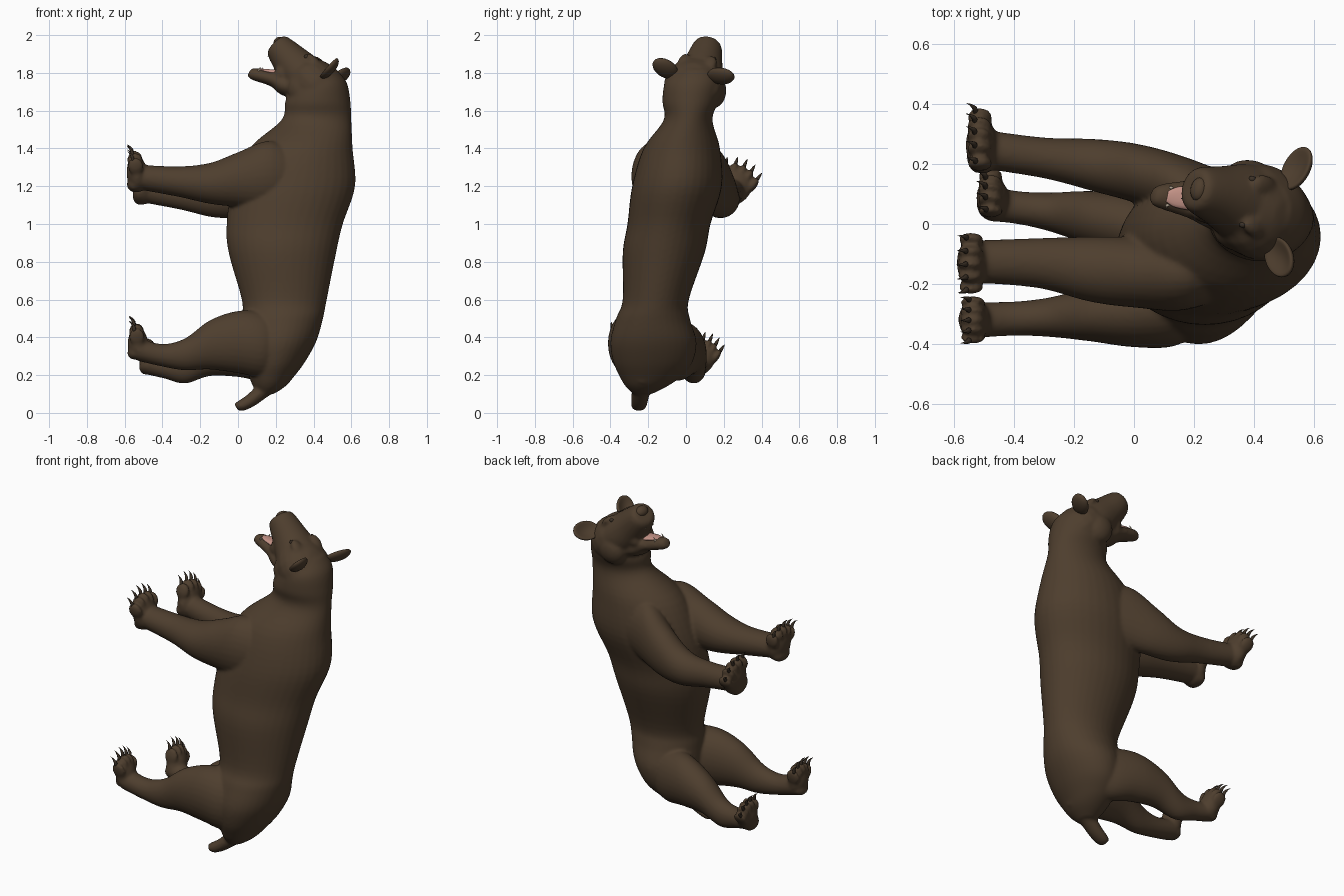
import bpy, bmesh, math
from mathutils import Vector as V, Matrix

if "Cube" in bpy.data.objects:
    bpy.data.objects.remove(bpy.data.objects["Cube"])


def material(name, rgb):
    m = bpy.data.materials.new(name)
    m.use_nodes = True
    m.diffuse_color = (*rgb, 1)
    shader = m.node_tree.nodes["Principled BSDF"]
    shader.inputs["Base Color"].default_value = (*rgb, 1)
    shader.inputs["Roughness"].default_value = 0.8
    return m


FUR = material("dark brown fur", (0.076, 0.048, 0.027))
CLAW = material("dark claw", (0.045, 0.031, 0.02))
PINK = material("mouth pink", (0.55, 0.29, 0.24))
TOOTH = material("tooth cream", (0.6, 0.5, 0.38))
X, Y, Z = V((1, 0, 0)), V((0, 1, 0)), V((0, 0, 1))


def spline(rows, steps):
    # Catmull-Rom through rows of position and radii
    rows = [V(r) for r in rows]
    last = len(rows) - 1
    out = []
    for i in range(last):
        a, b, c, d = rows[max(i - 1, 0)], rows[i], rows[i + 1], rows[min(i + 2, last)]
        for k in range(steps):
            t = k / steps
            out.append(b + 0.5 * ((c - a) * t + (2 * a - 5 * b + 4 * c - d) * t * t
                                  + (3 * b - a - 3 * c + d) * t ** 3))
    return out + [rows[-1]]


def tube(bm, rows, lat, up, seg=28, steps=5):
    # elliptical rings: each row is x, y, z, lateral radius, upward radius
    angles = [math.tau * i / seg for i in range(seg)]
    rings = []
    for r in spline(rows, steps):
        centre = V(r[:3])
        rings.append([bm.verts.new(centre + lat * (r[3] * math.cos(a)) + up * (r[4] * math.sin(a)))
                      for a in angles])
    faces = []
    for p, q in zip(rings, rings[1:]):
        for i in range(seg):
            faces.append(bm.faces.new((p[i - 1], p[i], q[i], q[i - 1])))
    faces += [bm.faces.new(rings[0][::-1]), bm.faces.new(rings[-1])]
    bmesh.ops.recalc_face_normals(bm, faces=faces)


def blob(bm, centre, radii, axes, seg=20):
    # ellipsoid along the given axes
    m = Matrix([a * r for a, r in zip(axes, radii)]).transposed().to_4x4()
    verts = bmesh.ops.create_uvsphere(bm, u_segments=seg, v_segments=seg // 2, radius=1,
                                      matrix=Matrix.Translation(V(centre)) @ m)["verts"]
    bmesh.ops.recalc_face_normals(bm, faces=list({f for v in verts for f in v.link_faces}))
    return verts


def finish(bm, name, mat):
    mesh = bpy.data.meshes.new(name)
    bm.to_mesh(mesh)
    bm.free()
    mesh.materials.append(mat)
    mesh.shade_smooth()
    ob = bpy.data.objects.new(name, mesh)
    bpy.context.collection.objects.link(ob)
    return ob


body = bmesh.new()
claws = bmesh.new()

# torso and neck: height, back x, belly x, lowest y, highest y
TORSO = [(.1, .19, .11, -.28, -.18), (.14, .25, .08, -.32, -.1), (.19, .295, .06, -.35, -.03),
         (.27, .355, .04, -.385, .035), (.38, .415, .02, -.4, .055), (.5, .45, .02, -.37, .02),
         (.6, .47, .02, -.335, .015), (.85, .52, -.05, -.335, .1), (1, .555, -.06, -.31, .13),
         (1.2, .62, -.03, -.285, .19), (1.4, .607, .06, -.225, .18), (1.55, .6, .23, -.118, .14),
         (1.65, .595, .25, -.125, .17), (1.75, .575, .3, -.11, .18), (1.82, .52, .38, -.04, .14)]
tube(body, [((back + belly) / 2, (lo + hi) / 2, z, (back - belly) / 2, (hi - lo) / 2)
            for z, back, belly, lo, hi in TORSO], X, Y, 36)

# tail
tube(body, [(.24, -.22, .22, .07, .07), (.15, -.235, .135, .052, .045), (.07, -.245, .068, .045, .036),
            (.015, -.25, .037, .04, .03), (-.01, -.25, .03, .024, .02)], Y, V((-.5, 0, .86)))

# head frame: forward, sideways, upward
F = V((-.68, .2, .7)).normalized()
U = V((.22, .96, -.1)).cross(F).normalized()
L = F.cross(U)
HEAD = (F, L, U)
blob(body, (.42, .04, 1.73), (.17, .16, .13), HEAD)
tube(body, [(.4, .05, 1.74, .15, .12), (.34, .075, 1.795, .127, .115), (.28, .095, 1.86, .1, .098),
            (.213, .114, 1.937, .077, .073), (.2, .118, 1.957, .055, .05)], L, U)
# lower jaw
JAW_UP = V((.45, 0, .9)).normalized()
tube(body, [(.34, .06, 1.72, .11, .07), (.25, .075, 1.735, .085, .055), (.19, .085, 1.765, .066, .04),
            (.085, .094, 1.795, .04, .034), (.06, .095, 1.803, .022, .02)], L, JAW_UP)
# brows, cheeks and lip corners
for side in (L, -L):
    blob(body, V((.37, .066, 1.805)) + side * .07 + U * .07, (.055, .035, .022), HEAD)
    blob(body, V((.37, .06, 1.71)) + side * .09, (.09, .065, .09), HEAD)
    blob(body, V((.25, .085, 1.795)) + side * .055, (.045, .028, .05), HEAD)

# legs, each running from the body out to the ankle
RIGHT_FORE = [(.38, -.13, 1.23, .08, .11), (.18, -.16, 1.255, .125, .185), (0, -.16, 1.235, .118, .145),
              (-.15, -.15, 1.215, .108, .108), (-.32, -.13, 1.225, .083, .08),
              (-.54, -.125, 1.25, .07, .065)]
LEFT_FORE = [(.38, .06, 1.24, .08, .11), (.18, .11, 1.245, .11, .18), (.02, .165, 1.18, .1, .145),
             (-.13, .195, 1.135, .088, .1), (-.3, .22, 1.15, .068, .075), (-.51, .25, 1.18, .065, .065)]
RIGHT_HIND = [(.26, -.25, .36, .08, .1), (.14, -.275, .36, .13, .17), (0, -.29, .375, .12, .165),
              (-.15, -.3, .36, .09, .13), (-.28, -.31, .31, .066, .085),
              (-.4, -.315, .305, .057, .06), (-.53, -.32, .335, .06, .06)]
LEFT_HIND = [(.26, -.08, .33, .08, .1), (.14, -.055, .325, .115, .155), (0, -.01, .335, .11, .145),
             (-.15, .02, .305, .09, .11), (-.28, .04, .235, .065, .08),
             (-.39, .055, .238, .055, .056), (-.49, .07, .26, .06, .055)]
for leg in (RIGHT_FORE, LEFT_FORE, RIGHT_HIND, LEFT_HIND):
    tube(body, leg, Y, Z)


def paw(centre, toward, w, h):
    # pad, heel, five toes and curved claws; the sole faces away from the body
    c, u = V(centre), V(toward).normalized()
    out = (-X - u * (-X).dot(u)).normalized()
    side = u.cross(out)
    blob(body, c, (.055, w * .92, h), (out, side, u))
    blob(body, c - u * h * .55 + out * .02, (.038, w * .72, h * .42), (out, side, u))
    for k in (-1, -.5, 0, .5, 1):
        d = (u + side * k * .2).normalized()
        across = d.cross(out)
        toe = c + side * (w * .86 * k) + u * (h * (.78 - .32 * k * k)) + out * .004
        blob(body, toe, (.043, w * .235, .048), (out, across, d), 14)
        root = toe + d * .034 + out * .012
        rows = []
        for t in (0, .4, .8, 1):
            radius = .0095 * (1.05 - t * t)
            rows.append((*(root + d * .05 * t + out * .026 * t ** 3), radius, radius))
        tube(claws, rows, across, (out - d * .3).normalized(), 8, 3)


paw((-.535, -.128, 1.265), (-.08, -.05, 1), .092, .098)
paw((-.505, .258, 1.2), (-.08, .42, .9), .098, .1)
paw((-.53, -.318, .365), (-.04, -.02, 1), .07, .085)
paw((-.47, .085, .285), (-.08, .38, .9), .074, .085)

# blend the body masses into one skin
skin = finish(body, "body", FUR)
bpy.context.view_layer.objects.active = skin
skin.select_set(True)
blend = skin.modifiers.new("blend", "REMESH")
blend.mode, blend.voxel_size, blend.use_smooth_shade = "VOXEL", 0.009, True
soften = skin.modifiers.new("soften", "SMOOTH")
soften.factor, soften.iterations = 0.5, 7
for name in ("blend", "soften"):
    bpy.ops.object.modifier_apply(modifier=name)
skin.data.shade_smooth()
finish(claws, "claws", CLAW)


def ear(name, centre, tip):
    # flat ellipsoid with its front pressed into a cup
    n = V((-.7, .1, .65))
    e = V(tip).normalized()
    n = (n - e * n.dot(e)).normalized()
    w = e.cross(n)
    length, width = .078, .057
    bm = bmesh.new()
    for v in blob(bm, centre, (length, width, .032), (e, w, n), 28):
        p = v.co - V(centre)
        if p.dot(n) > 0:
            rim = (p.dot(e) / length) ** 2 + (p.dot(w) / width) ** 2
            v.co -= n * max(0, 1 - rim) * .04
    finish(bm, name, FUR)


ear("right_ear", (.482, -.11, 1.825), (.4, -.6, .5))
ear("left_ear", (.54, .185, 1.785), (.42, .75, .05))

# eyes and nose pad
eyes, nose, tongue, teeth = [bmesh.new() for part in range(4)]
for side in (L, -L):
    blob(eyes, V((.325, .08, 1.825)) + side * .078 + U * .076, (.013, .011, .012), HEAD, 12)
finish(eyes, "eyes", CLAW)
blob(nose, V((.205, .117, 1.953)) + U * .015, (.024, .04, .03), HEAD)
finish(nose, "nose", FUR)

# tongue and teeth
tube(tongue, [(.24, .08, 1.785, .04, .03), (.185, .086, 1.803, .04, .016),
              (.14, .09, 1.812, .034, .01), (.11, .092, 1.819, .018, .005)], L, JAW_UP, 16)
finish(tongue, "tongue", PINK)
for side in (L, -L):
    for root, d in ((V((.115, .091, 1.808)), JAW_UP), (V((.18, .112, 1.9)), -U)):
        base = root + side * .03
        tube(teeth, [(*base, .007, .007), (*(base + d * .024), .001, .001)], L, F, 8, 2)
finish(teeth, "teeth", TOOTH)
